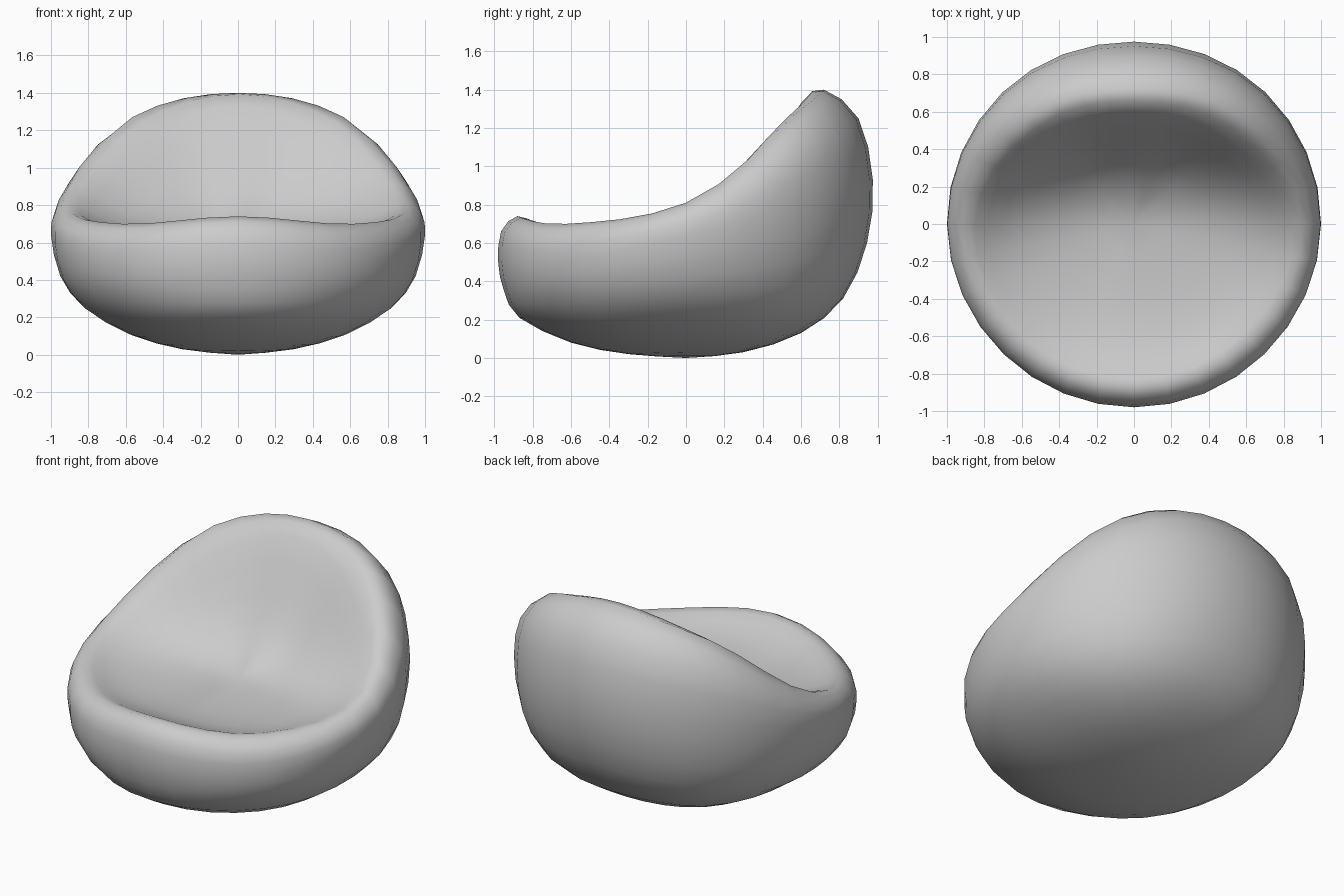
import bpy, bmesh, math

if "Cube" in bpy.data.objects:
    bpy.data.objects.remove(bpy.data.objects["Cube"])

# Profiles (radius, height) from underside, round the rim, down into the seat
front = [(.3, .02), (.6, .08), (.87, .21), (.95, .35), (.98, .5), (.965, .66),
         (.88, .74), (.77, .70), (.59, .645), (.3, .63)]
front_diag = [(.3, .025), (.6, .09), (.84, .21), (.955, .36), (.985, .5), (.97, .63),
              (.88, .70), (.77, .67), (.6, .635), (.3, .625)]
side = [(.3, .03), (.58, .11), (.82, .25), (.95, .42), (1.0, .64), (.98, .75),
        (.9, .81), (.79, .77), (.6, .70), (.3, .65)]
back_diag = [(.3, .03), (.6, .11), (.84, .27), (.96, .52), (.995, .84), (.95, 1.12),
             (.80, 1.27), (.66, 1.17), (.48, .92), (.27, .72)]
back = [(.3, .03), (.6, .13), (.82, .31), (.945, .6), (.975, .93), (.9, 1.25),
        (.72, 1.4), (.60, 1.33), (.43, 1.04), (.25, .78)]
BOTTOM, SEAT = (0, .005), (0, .645)

# Mirrored left to right, starting at the front
keys = [front, front_diag, side, back_diag, back, back_diag, side, front_diag]


def spline(a, b, c, d, t):
    return tuple(.5 * (2 * q + (r - p) * t + (2 * p - 5 * q + 4 * r - s) * t * t
                       + (3 * q - p - 3 * r + s) * t ** 3)
                 for p, q, r, s in zip(a, b, c, d))


def profile_at(i, steps=4):
    k, t = i // steps, (i % steps) / steps
    near = [keys[(k + j) % 8] for j in (-1, 0, 1, 2)]
    pts = [spline(*p, t) for p in zip(*near)]
    # Pass smoothly through both poles by reflecting the neighbouring points
    full = [(-pts[0][0], pts[0][1]), BOTTOM] + pts + [SEAT, (-pts[-1][0], SEAT[1])]
    out = []
    for j in range(1, len(full) - 2):
        for t in (0, .5):
            out.append(spline(*full[j - 1:j + 3], t))
    return out[1:]


# Bean bag body
N = 32
bm = bmesh.new()
columns = []
for i in range(N):
    a = math.tau * i / N - math.pi / 2
    columns.append([bm.verts.new((r * math.cos(a), r * math.sin(a), max(z, 0)))
                    for r, z in profile_at(i)])
low = bm.verts.new((0, 0, 0))
seat = bm.verts.new((0, 0, SEAT[1]))
for i in range(N):
    c, d = columns[i], columns[(i + 1) % N]
    bm.faces.new((low, d[0], c[0]))
    bm.faces.new((seat, c[-1], d[-1]))
    for j in range(len(c) - 1):
        bm.faces.new((c[j], d[j], d[j + 1], c[j + 1]))
bmesh.ops.recalc_face_normals(bm, faces=bm.faces)
for f in bm.faces:
    f.smooth = True
mesh = bpy.data.meshes.new("bean_bag_seat")
bm.to_mesh(mesh)
bm.free()
bpy.context.collection.objects.link(bpy.data.objects.new("bean_bag_seat", mesh))
